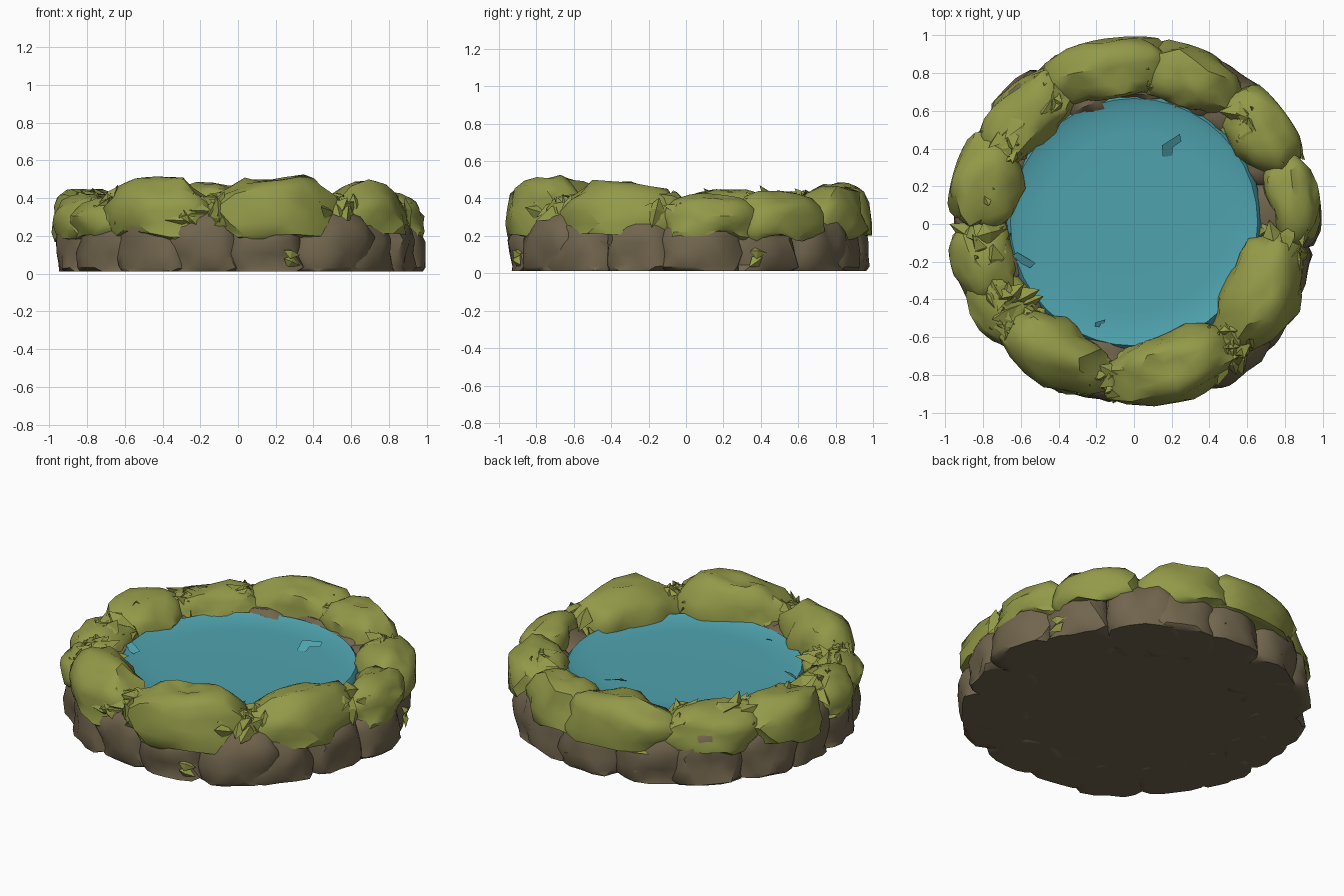
import bpy, bmesh, math, random
from mathutils import Vector, Matrix, noise

if "Cube" in bpy.data.objects:
    bpy.data.objects.remove(bpy.data.objects["Cube"])

random.seed(4)


def material(name, rgb):
    m = bpy.data.materials.new(name)
    m.diffuse_color = (*rgb, 1)
    m.use_nodes = True
    m.node_tree.nodes["Principled BSDF"].inputs["Base Color"].default_value = m.diffuse_color
    return m


MOSS = material("moss green", (0.29, 0.32, 0.065))
ROCK = material("rock brown", (0.165, 0.130, 0.075))
WATER = material("water teal", (0.078, 0.365, 0.425))


def finish(bm, name, mat, angle=40):
    bmesh.ops.recalc_face_normals(bm, faces=bm.faces[:])
    me = bpy.data.meshes.new(name)
    bm.to_mesh(me)
    bm.free()
    me.materials.append(mat)
    ob = bpy.data.objects.new(name, me)
    bpy.context.collection.objects.link(ob)
    bpy.ops.object.select_all(action='DESELECT')
    ob.select_set(True)
    bpy.context.view_layer.objects.active = ob
    bpy.ops.object.shade_smooth_by_angle(angle=math.radians(angle))
    return ob


def lump(name, mat, x, y, half, zc, floor, power, rough, detail):
    """Rounded boulder: superellipsoid bent along the ring, flattened below floor(x, y)."""
    bm = bmesh.new()
    bmesh.ops.create_icosphere(bm, subdivisions=detail, radius=1)
    seed = Vector((x * 7, y * 7, len(name)))
    ang, rad = math.atan2(y, x), math.hypot(x, y)
    for v in bm.verts:
        d = v.co.normalized()
        k = sum(abs(c) ** power for c in d) ** (-1 / power)
        k *= 1 + rough * noise.noise(d * 2.0 + seed)
        a = ang + d.y * half[1] * k / rad
        r = min(rad + d.x * half[0] * k, 0.995)      # keep inside the footprint
        p = Vector((r * math.cos(a), r * math.sin(a), zc + d.z * half[2] * k))
        p.z = max(p.z, floor(p.x, p.y))
        v.co = p
    return finish(bm, name, mat)


# ring of brown boulders standing on the ground
N = 17
for i in range(N):
    a = math.tau * (i + 0.25 * random.uniform(-1, 1)) / N - 0.25
    r = 0.785 + random.uniform(-0.015, 0.012)
    lump(f"boulder_{i + 1}", ROCK, r * math.cos(a), r * math.sin(a),
         (random.uniform(0.17, 0.195), random.uniform(0.18, 0.21), random.uniform(0.22, 0.25)), 0.105,
         lambda x, y: 0.012, 3.0, 0.2, 3)


def moss_edge(x, y):
    return 0.2 + 0.09 * noise.noise(Vector((x * 4.5, y * 4.5, 3.0)))


# moss cushions: x, y, half radial, half tangential, top height
CUSHIONS = [
    (-0.13, 0.82, 0.175, 0.35, 0.48), (0.29, 0.78, 0.17, 0.28, 0.47),
    (0.67, 0.50, 0.18, 0.26, 0.44), (0.84, 0.14, 0.145, 0.26, 0.42),
    (0.68, -0.36, 0.20, 0.35, 0.49), (0.20, -0.76, 0.19, 0.36, 0.52),
    (-0.43, -0.67, 0.18, 0.31, 0.515), (-0.70, -0.43, 0.16, 0.24, 0.41),
    (-0.80, -0.19, 0.175, 0.24, 0.42), (-0.79, 0.21, 0.20, 0.27, 0.45),
    (-0.56, 0.57, 0.18, 0.31, 0.43),
]
for i, (x, y, hr, ht, top) in enumerate(CUSHIONS):
    lump(f"moss_cushion_{i + 1}", MOSS, x, y, (hr, ht, top - 0.265), 0.265,
         moss_edge, 2.2, 0.25, 3)


def sprig(bm, p, size, out):
    """Pointed leaf folded along its middle, lying on the surface that faces 'out'."""
    lean = Vector([random.uniform(-0.5, 0.5) for _ in range(3)])
    rot = (out + lean).to_track_quat('Z', 'Y').to_matrix() @ \
        Matrix.Rotation(random.uniform(0, math.tau), 3, 'Z')
    pts = [(-0.5, 0, 0), (0, -0.4, -0.2), (0.7, 0, -0.05), (0, 0.4, -0.2), (0, 0, 0.15)]
    v = [bm.verts.new(p + rot @ (Vector(q) * size)) for q in pts]
    for j in range(4):
        bm.faces.new((v[j], v[(j + 1) % 4], v[4]))


# ragged leafy tufts in the gaps: angle (degrees), spread, number of leaves
TUFTS = [(214, 10, 34), (136, 14, 40), (190, 8, 16), (35, 12, 20), (308, 9, 24),
         (258, 9, 20), (84, 8, 8), (354, 7, 10), (163, 8, 16), (232, 8, 14)]
bm = bmesh.new()
for deg, spread, count in TUFTS:
    for _ in range(count):
        a = math.radians(deg + random.uniform(-spread, spread))
        t = random.uniform(0, 1.0) * math.pi / 2        # from outer side over to the top
        side = random.choice((1, 1, 1, -0.6))
        r = 0.78 + 0.15 * math.cos(t) * side
        z = 0.28 + 0.13 * math.sin(t)
        out = Vector((math.cos(a) * math.cos(t) * side, math.sin(a) * math.cos(t) * side, math.sin(t)))
        sprig(bm, Vector((r * math.cos(a), r * math.sin(a), z)), random.uniform(0.09, 0.16), out)
finish(bm, "leafy_tufts", MOSS, 20)

# stray leaves low between the boulders
bm = bmesh.new()
for x, y in [(0.28, -0.91), (0.56, -0.77), (0.88, 0.38), (-0.3, 0.9), (-0.87, 0.38), (0.1, 0.94)]:
    for k in range(2):
        sprig(bm, Vector((x, y, 0.065 + 0.05 * k)), 0.085, Vector((x, y, 0.2)))
finish(bm, "low_leaves", MOSS, 20)

# water: shallow dish with slightly raised rim, closed underneath
bm = bmesh.new()
SEG = 40
rings = []
for r, z in [(0.25, 0.298), (0.48, 0.30), (0.61, 0.306), (0.655, 0.322), (0.68, 0.29), (0.68, 0.2)]:
    rings.append([bm.verts.new((r * math.cos(math.tau * i / SEG), 0.01 + r * math.sin(math.tau * i / SEG), z))
                  for i in range(SEG)])
bm.faces.new(rings[0])
for lo, hi in zip(rings, rings[1:]):
    for i in range(SEG):
        j = (i + 1) % SEG
        bm.faces.new((lo[i], lo[j], hi[j], hi[i]))
bm.faces.new(rings[-1][::-1])
finish(bm, "water", WATER, 60)

# little curled ripples rising from the water
bm = bmesh.new()
for x, y, turn, s in [(0.2, 0.41, 0.4, 0.13), (-0.6, -0.2, -0.7, 0.13), (-0.18, -0.53, 0.1, 0.06)]:
    m = Matrix.Rotation(turn, 3, 'Z')
    pts = [(-0.5, -0.25, 0), (-0.35, 0.2, 0.3), (0.5, 0.35, 0.22), (0.45, 0.05, 0.1), (0.0, -0.05, 0.1), (-0.1, -0.35, 0)]
    v = [bm.verts.new(Vector((x, y, 0.303)) + m @ (Vector(q) * s)) for q in pts]
    bm.faces.new((v[0], v[5], v[4], v[1]))
    bm.faces.new((v[1], v[4], v[3], v[2]))
finish(bm, "ripples", WATER, 20)

# stone floor closing the underside
bm = bmesh.new()
bmesh.ops.create_cone(bm, cap_ends=True, segments=32, radius1=0.86, radius2=0.8, depth=0.1,
                      matrix=Matrix.Translation((0, 0, 0.062)))
finish(bm, "stone_floor", ROCK)
